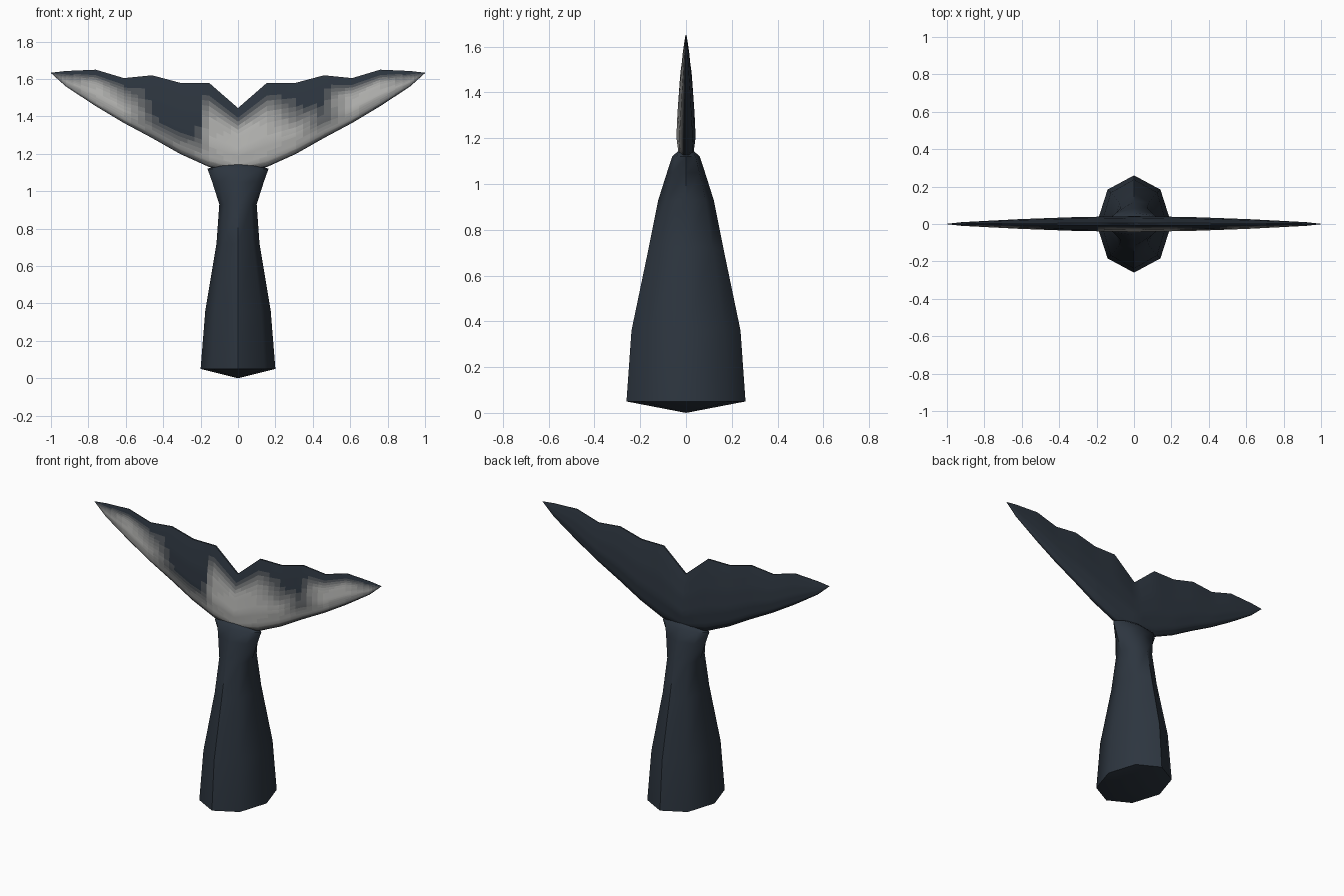
import bpy
import math

if "Cube" in bpy.data.objects:
    bpy.data.objects.remove(bpy.data.objects["Cube"])

DARK = (0.026, 0.036, 0.05)
LIGHT = (0.48, 0.48, 0.465)
SHADES = 10
SUB = 4


def material(name, rgb):
    mat = bpy.data.materials.new(name)
    mat.diffuse_color = (*rgb, 1)
    mat.use_nodes = True
    mat.node_tree.nodes["Principled BSDF"].inputs["Base Color"].default_value = mat.diffuse_color
    return mat


# dark-to-light skin shades
shades = []
for i in range(SHADES):
    f = i / (SHADES - 1)
    shades.append(material(f"skin_{i}", [a + (b - a) * f for a, b in zip(DARK, LIGHT)]))


def make_object(name, verts, faces, mats, angle):
    mesh = bpy.data.meshes.new(name)
    mesh.from_pydata(verts, [], faces)
    mesh.validate()
    obj = bpy.data.objects.new(name, mesh)
    bpy.context.collection.objects.link(obj)
    for m in mats:
        mesh.materials.append(m)
    bpy.ops.object.select_all(action='DESELECT')
    obj.select_set(True)
    bpy.context.view_layer.objects.active = obj
    bpy.ops.object.shade_smooth_by_angle(angle=math.radians(angle))
    return obj


def lerp(pts, x):
    """Piecewise linear lookup in a list of (key, value) pairs."""
    for (a, va), (b, vb) in zip(pts, pts[1:]):
        if x <= b:
            return va + (vb - va) * (x - a) / (b - a)
    return pts[-1][1]


def subdivided(keys):
    out = [keys[0]]
    for a, b in zip(keys, keys[1:]):
        out += [a + (b - a) * k / SUB for k in range(1, SUB + 1)]
    return out


# tail stock: octagonal rings (z, half width, half depth), coned ends
rings = [(0.05, 0.2, 0.26), (0.36, 0.175, 0.238), (0.72, 0.115, 0.163),
         (0.93, 0.1, 0.121), (1.05, 0.138, 0.083), (1.12, 0.163, 0.06)]
N = 8
verts, faces = [], []
for z, rx, ry in rings:
    for k in range(N):
        a = 2 * math.pi * k / N
        verts.append((rx * math.cos(a), ry * math.sin(a), z))
for r in range(len(rings) - 1):
    for k in range(N):
        n = (k + 1) % N
        faces.append((r * N + k, r * N + n, (r + 1) * N + n, (r + 1) * N + k))
bottom, top, last = len(verts), len(verts) + 1, (len(rings) - 1) * N
verts += [(0, 0, 0), (0, 0, 1.175)]
for k in range(N):
    n = (k + 1) % N
    faces += [(bottom, n, k), (top, last + k, last + n)]
make_object("tail_stock", verts, faces, [shades[0]], 50)

# flukes: leading edge, trailing edge and thickness along the half span
leading = [(0, 1.1), (0.155, 1.13), (0.31, 1.2), (0.46, 1.285), (0.61, 1.365),
           (0.76, 1.455), (0.92, 1.56), (1.0, 1.632)]
trailing = [(0, 1.445), (0.155, 1.58), (0.31, 1.58), (0.46, 1.62), (0.61, 1.605),
            (0.76, 1.65), (0.92, 1.643), (1.0, 1.634)]
thick = [(0, 0.042), (0.31, 0.037), (0.61, 0.026), (0.92, 0.01), (1.0, 0.001)]
chord = [(0, 0.3), (0.07, 0.75), (0.3, 1), (0.6, 0.78), (0.85, 0.4), (1, 0.12)]

# light patches on the front: strength near the edge, low and mid chord
patch_low = [(-1, 0), (-0.92, 0.8), (-0.76, 1), (-0.61, 1), (-0.46, 0.1), (-0.31, 0),
             (-0.21, 0.1), (-0.155, 1), (0.31, 1), (0.46, 0.1), (0.61, 1), (0.76, 1),
             (0.92, 0.8), (1, 0)]
patch_mid = [(-1, 0), (-0.92, 0.3), (-0.76, 1), (-0.61, 0.4), (-0.46, 0), (-0.21, 0),
             (-0.155, 0.8), (0, 1), (0.155, 0.9), (0.31, 0.1), (0.46, 0), (0.52, 0.6),
             (0.61, 0.9), (0.76, 1), (0.92, 0.3), (1, 0)]
patch_edge = [(-1, 0.1), (-0.76, 0.7), (-0.46, 0.5), (-0.31, 0.6), (0, 1),
              (0.31, 0.8), (0.61, 0.6), (1, 0.1)]

half = [p[0] for p in leading]
xs = subdivided([-x for x in reversed(half)] + half[1:])
ts = subdivided([p[0] for p in chord])
T = len(ts)
loop = [(t, -1) for t in ts] + [(t, 1) for t in reversed(ts)]
L = len(loop)
verts, faces, tone = [], [], []
for x in xs:
    lo, hi, th = (lerp(c, abs(x)) for c in (leading, trailing, thick))
    for t, side in loop:
        verts.append((x, side * th * lerp(chord, t), lo + (hi - lo) * t))
for i in range(len(xs) - 1):
    xm = (xs[i] + xs[i + 1]) / 2
    rows = [(0, 0), (0.07, lerp(patch_edge, xm)), (0.3, lerp(patch_low, xm)),
            (0.6, lerp(patch_mid, xm)), (0.85, 0), (1, 0)]
    for k in range(L):
        n = (k + 1) % L
        faces.append((i * L + k, (i + 1) * L + k, (i + 1) * L + n, i * L + n))
        f = lerp(rows, (ts[k] + ts[k + 1]) / 2) if k < T - 1 else 0
        tone.append(round(f * (SHADES - 1)))
end = (len(xs) - 1) * L
faces += [tuple(range(L)), tuple(end + k for k in reversed(range(L)))]
tone += [0, 0]
flukes = make_object("flukes", verts, faces, shades, 60)
for poly, s in zip(flukes.data.polygons, tone):
    poly.material_index = s
